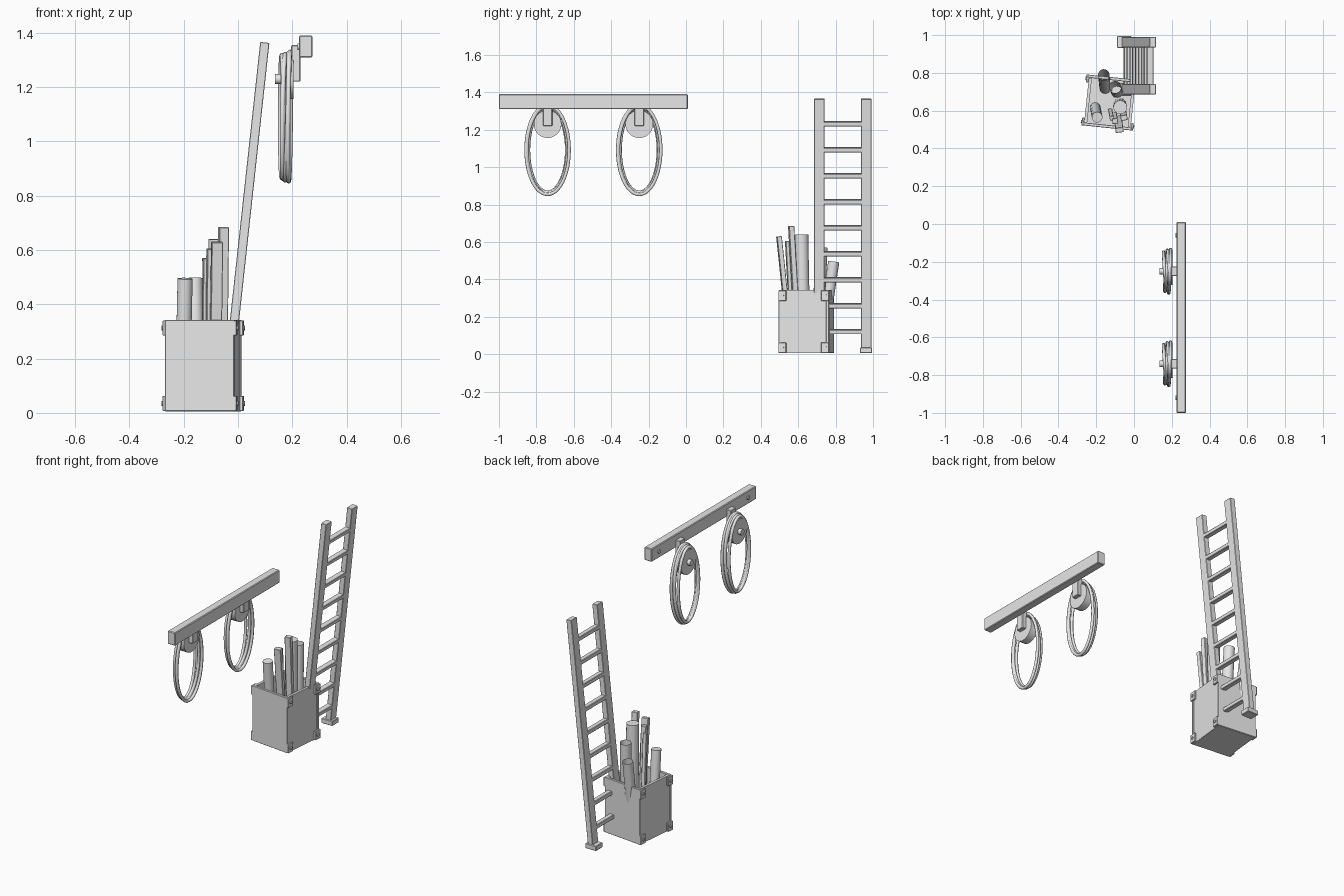
import bpy, bmesh, math
from mathutils import Vector, Matrix

cube = bpy.data.objects.get("Cube")
if cube:
    bpy.data.objects.remove(cube)

grey = bpy.data.materials.new("light_grey")
grey.use_nodes = True
COLOUR = (0.8, 0.8, 0.8, 1)
grey.diffuse_color = COLOUR
grey.node_tree.nodes["Principled BSDF"].inputs["Base Color"].default_value = COLOUR


def finish(name, bm, matrix, smooth=False):
    mesh = bpy.data.meshes.new(name)
    bmesh.ops.recalc_face_normals(bm, faces=bm.faces)
    bm.to_mesh(mesh)
    bm.free()
    mesh.materials.append(grey)
    obj = bpy.data.objects.new(name, mesh)
    bpy.context.collection.objects.link(obj)
    obj.matrix_world = matrix
    if smooth:
        bpy.ops.object.select_all(action='DESELECT')
        obj.select_set(True)
        bpy.context.view_layer.objects.active = obj
        bpy.ops.object.shade_smooth_by_angle(angle=math.radians(40))
    return obj


def box(name, centre, size, frame=Matrix(), bevel=0.0):
    bm = bmesh.new()
    bmesh.ops.create_cube(bm, size=1)
    bmesh.ops.scale(bm, vec=size, verts=bm.verts)
    if bevel:
        bmesh.ops.bevel(bm, geom=bm.edges[:], offset=bevel, segments=1, affect='EDGES')
    return finish(name, bm, frame @ Matrix.Translation(centre))


def along(a, b):
    """Frame centred between two points, with its z axis running from a to b."""
    a, b = Vector(a), Vector(b)
    turn = (b - a).to_track_quat('Z', 'Y').to_matrix().to_4x4()
    return Matrix.Translation((a + b) / 2) @ turn, (b - a).length


def rod(name, a, b, radius, frame=Matrix(), hollow=False, sides=20):
    matrix, length = along(a, b)
    bm = bmesh.new()
    bmesh.ops.create_cone(bm, cap_ends=True, segments=sides, radius1=radius,
                          radius2=radius, depth=length)
    if hollow:
        top = max(bm.faces, key=lambda f: f.calc_center_median().z)
        bmesh.ops.inset_region(bm, faces=[top], thickness=radius * 0.15)
        bmesh.ops.translate(bm, verts=top.verts, vec=(0, 0, -length * 0.9))
    return finish(name, bm, frame @ matrix, True)


def stick(name, a, b, width, depth):
    matrix, length = along(a, b)
    box(name, (0, 0, 0), (width, depth, length), matrix, 0.002)


# Wall rail with its screws
box("wall_rail", (0.25, -0.495, 1.35), (0.05, 1.01, 0.08), bevel=0.004)
for y in (-0.92, -0.06):
    rod("rail_screw", (0.219, y, 1.35), (0.23, y, 1.35), 0.012, sides=12)


# Hose loops: closed bevelled curves draped around a drum
def hose_loop(name, centre, half_width, half_height, twist, tilt):
    curve = bpy.data.curves.new(name, 'CURVE')
    curve.dimensions = '3D'
    curve.bevel_depth = 0.009
    curve.bevel_resolution = 2
    spline = curve.splines.new('POLY')
    count = 48
    spline.points.add(count - 1)
    spline.use_cyclic_u = True
    for i, point in enumerate(spline.points):
        t = math.tau * i / count
        y, z = half_width * math.cos(t), half_height * math.sin(t)
        point.co = (twist * y + tilt * z, y, z, 1)
    spline.use_smooth = True
    curve.materials.append(grey)
    obj = bpy.data.objects.new(name, curve)
    obj.location = centre
    bpy.context.collection.objects.link(obj)


for y in (-0.74, -0.25):
    box("hook_bracket", (0.213, y, 1.288), (0.034, 0.05, 0.135), bevel=0.003)
    rod("hose_drum", (0.157, y, 1.23), (0.205, y, 1.23), 0.074, sides=32)
    rod("drum_knob", (0.136, y, 1.23), (0.16, y, 1.23), 0.018, sides=12)
    for i in range(4):
        hose_loop("hose_loop", (0.162 + 0.009 * i, y, 1.092), 0.102 + 0.0045 * i,
                  0.226 + 0.004 * i, (-0.06, 0.07, -0.03, 0.04)[i],
                  (0.0, 0.015, 0.03, 0.01)[i])


# Leaning ladder
def ladder_x(z):
    return -0.05 + 0.109 * z


for y in (0.713, 0.963):
    stick("ladder_rail", (ladder_x(0.02), y, 0.02), (ladder_x(1.365), y, 1.365), 0.055, 0.034)
    box("ladder_foot", (-0.052, y, 0.02), (0.075, 0.064, 0.03), bevel=0.003)
lean = Matrix.Rotation(math.atan(0.109), 4, 'Y')
for i in range(9):
    z = 0.12 + 0.139 * i
    box("ladder_rung", (0, 0, 0), (0.034, 0.25, 0.024),
        Matrix.Translation((ladder_x(z), 0.838, z)) @ lean, 0.003)

# Open crate, turned slightly
crate = Matrix.Translation((-0.128, 0.643, 0)) @ Matrix.Rotation(math.radians(-6), 4, 'Z')
W, D, H, T = 0.256, 0.27, 0.343, 0.016
box("crate_floor", (0, 0, 0.013), (W - 0.01, D - 0.01, 0.016), crate)
for s in (-1, 1):
    box("crate_end_panel", (0, s * (D - T) / 2, H / 2 + 0.003), (W, T, H - 0.006), crate, 0.002)
    box("crate_side_panel", (s * (W / 2 - 0.012), 0, H / 2 + 0.003),
        (T, D - 2 * T, H - 0.006), crate)
    for t in (-1, 1):
        for z in (0.035, H - 0.03):
            y = t * (D / 2 - 0.02)
            box("corner_bracket", (s * (W / 2 + 0.003), y, z), (0.012, 0.042, 0.055), crate, 0.002)
            rod("bracket_bolt", (s * (W / 2 + 0.007), y, z), (s * (W / 2 + 0.014), y, z),
                0.009, crate, sides=10)

# Tubes and timber standing in the crate
rod("tube_back", (-0.153, 0.72, 0.03), (-0.16, 0.79, 0.495), 0.03, hollow=True)
rod("tube_left", (-0.205, 0.615, 0.03), (-0.195, 0.565, 0.495), 0.028)
rod("tube_middle", (-0.09, 0.70, 0.03), (-0.1, 0.725, 0.57), 0.032, hollow=True)
rod("tube_tall", (-0.075, 0.63, 0.03), (-0.073, 0.618, 0.64), 0.036)
stick("timber_front", (-0.085, 0.56, 0.03), (-0.077, 0.497, 0.63), 0.042, 0.026)
stick("timber_tall", (-0.06, 0.60, 0.03), (-0.053, 0.562, 0.685), 0.036, 0.028)
stick("timber_short", (-0.105, 0.575, 0.03), (-0.1, 0.545, 0.605), 0.03, 0.028)
stick("timber_thin", (-0.125, 0.60, 0.03), (-0.118, 0.56, 0.57), 0.022, 0.022)
